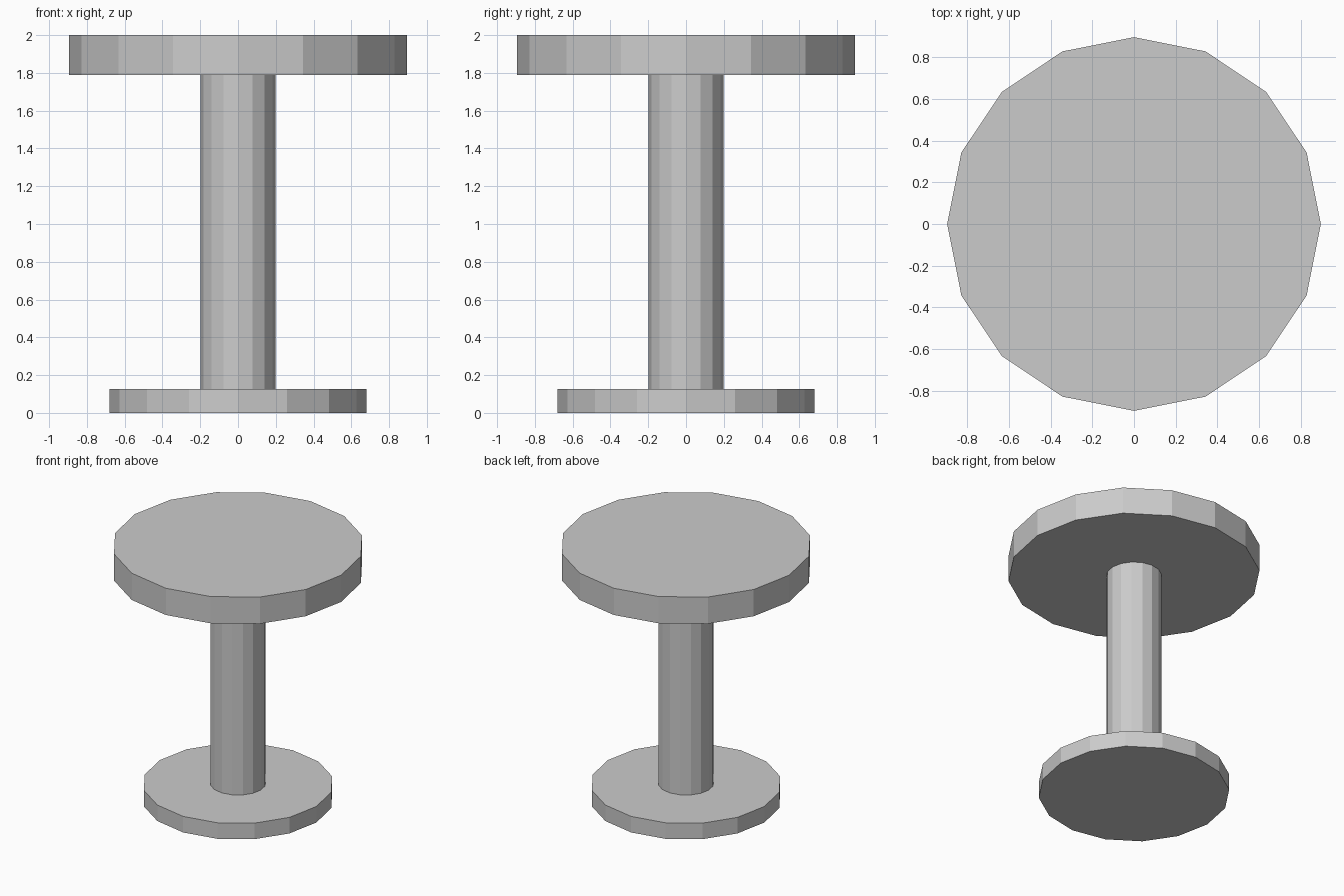
import bpy

if "Cube" in bpy.data.objects:
    bpy.data.objects.remove(bpy.data.objects["Cube"])


def disc(name, radius, z0, z1):
    bpy.ops.mesh.primitive_cylinder_add(
        vertices=16, radius=radius, depth=z1 - z0, location=(0, 0, (z0 + z1) / 2))
    bpy.context.object.name = name


# Low-poly pedestal table: foot, post and round top, all 16-sided
disc("base_plate", 0.68, 0.0, 0.126)
disc("column", 0.198, 0.126, 1.79)
disc("table_top", 0.896, 1.79, 2.0)
